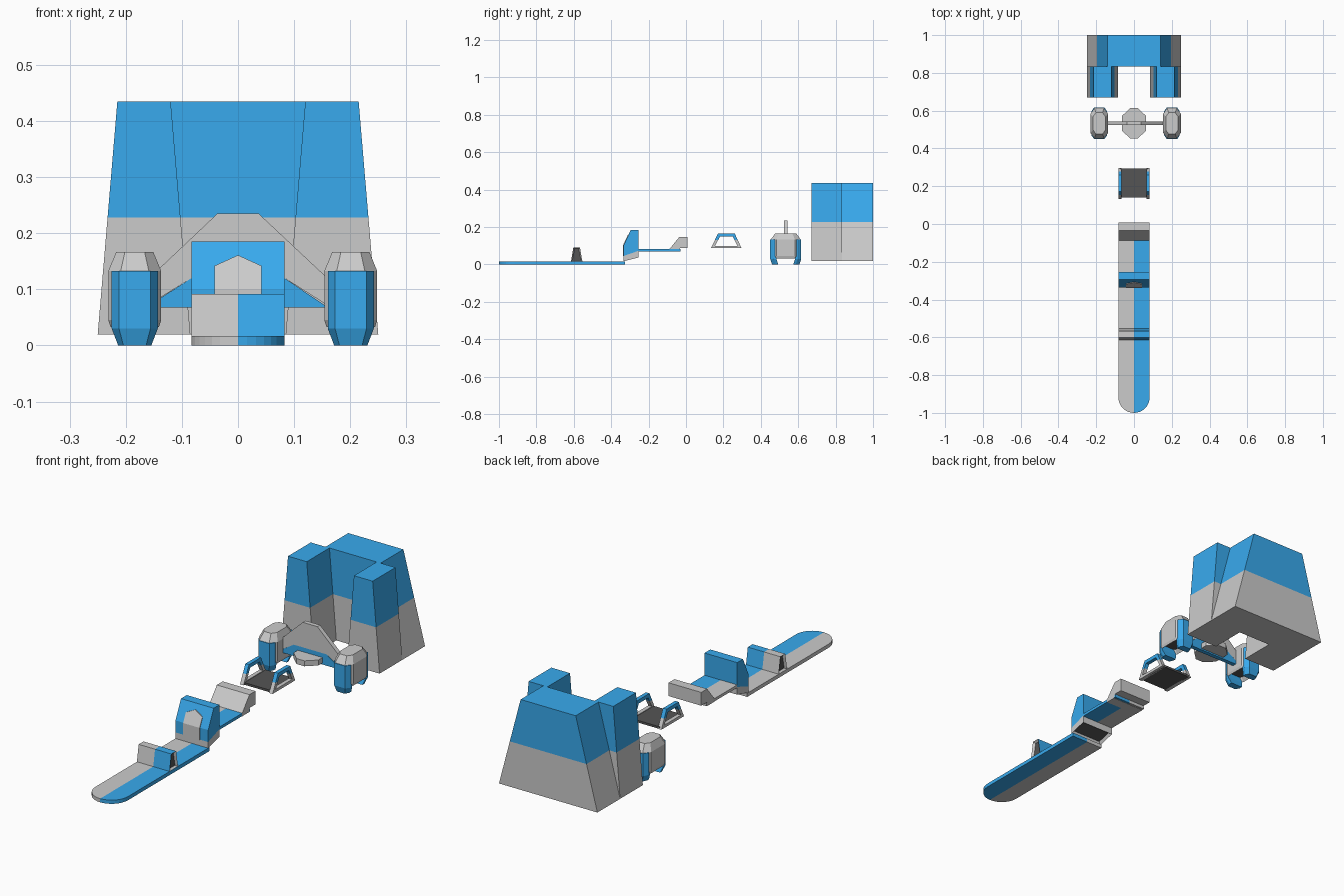
import bpy, bmesh
from math import sin, cos, pi
from mathutils import Vector

if "Cube" in bpy.data.objects:
    bpy.data.objects.remove(bpy.data.objects["Cube"])


def material(name, rgb):
    m = bpy.data.materials.new(name)
    m.diffuse_color = (*rgb, 1)
    m.use_nodes = True
    m.node_tree.nodes["Principled BSDF"].inputs["Base Color"].default_value = m.diffuse_color
    return m


MATS = [material("grey", (0.8, 0.8, 0.8)),
        material("blue", (0.04, 0.4, 0.85)),
        material("dark", (0.09, 0.09, 0.09))]
GREY, BLUE, DARK = range(3)


def loft(name, rings, mat=GREY, closed=False):
    """Skin matching rings of points; cap the ends unless closed."""
    bm = bmesh.new()
    vs = [[bm.verts.new(p) for p in r] for r in rings]
    n = len(rings[0])
    pairs = list(zip(vs, vs[1:] + vs[:1])) if closed else list(zip(vs, vs[1:]))
    for a, b in pairs:
        for i in range(n):
            j = (i + 1) % n
            bm.faces.new((a[i], a[j], b[j], b[i]))
    if not closed:
        bm.faces.new(vs[0])
        bm.faces.new(vs[-1])
    for f in bm.faces:
        f.material_index = mat
    bmesh.ops.recalc_face_normals(bm, faces=bm.faces)
    me = bpy.data.meshes.new(name)
    bm.to_mesh(me)
    bm.free()
    for m in MATS:
        me.materials.append(m)
    ob = bpy.data.objects.new(name, me)
    bpy.context.collection.objects.link(ob)
    return ob


def prism(name, pts, axis, a, b, mat=GREY):
    """Extrude a 2D profile along x (y,z), y (x,z) or z (x,y)."""
    put = {'x': lambda p, t: (t, p[0], p[1]),
           'y': lambda p, t: (p[0], t, p[1]),
           'z': lambda p, t: (p[0], p[1], t)}[axis]
    return loft(name, [[put(p, t) for p in pts] for t in (a, b)], mat)


def rect(x0, x1, y0, y1, z):
    return [(x0, y0, z), (x1, y0, z), (x1, y1, z), (x0, y1, z)]


def split(ob, co, no, mat=BLUE):
    """Cut along a plane and colour the side the normal points to."""
    bm = bmesh.new()
    bm.from_mesh(ob.data)
    bmesh.ops.bisect_plane(bm, geom=bm.verts[:] + bm.edges[:] + bm.faces[:],
                           plane_co=co, plane_no=no)
    for f in bm.faces:
        if (f.calc_center_median() - Vector(co)).dot(Vector(no)) > 0.0005:
            f.material_index = mat
    bm.to_mesh(ob.data)
    bm.free()


def recess(ob, direction, thickness, depth):
    """Sink a dark panel with a grey rim into the face looking that way."""
    bm = bmesh.new()
    bm.from_mesh(ob.data)
    bm.normal_update()
    f = max(bm.faces, key=lambda f: f.normal.dot(Vector(direction)))
    rim = bmesh.ops.inset_region(bm, faces=[f], thickness=thickness)['faces']
    for r in rim:
        r.material_index = GREY
    f.material_index = DARK
    for v in f.verts:
        v.co -= f.normal * depth
    bm.to_mesh(ob.data)
    bm.free()


W = 0.083

# Rear tower: main block and two forward wings
tower = [loft("tower_main", [rect(-.25, .25, .835, 1, .02),
                             rect(-.14, .14, .835, 1, .435)])]
for s, side in ((-1, "left"), (1, "right")):
    tower.append(loft("tower_wing_" + side,
                      [rect(s * .085, s * .25, .67, .835, .02),
                       rect(s * .12, s * .215, .67, .835, .435)]))
for ob in tower:
    split(ob, (0, 0, .228), (0, 0, 1))

# Side pods with front and back shells
YC = .533
OCT = [(-.047, -.05), (-.025, -.08), (.025, -.08), (.047, -.05),
       (.047, .05), (.025, .08), (-.025, .08), (-.047, .05)]
SHELL = [(-.041, .05), (-.041, .064), (-.028, .083),
         (.028, .083), (.041, .064), (.041, .05)]
for cx, side in ((-.184, "left"), (.201, "right")):
    pod = loft("pod_" + side, [[(cx + x * k, YC + y * k, z) for x, y in OCT]
                               for k, z in ((.92, .033), (1, .045), (1, .133), (.7, .167))])
    recess(pod, (0, 0, -1), .012, .02)
    for s, end in ((-1, "front"), (1, "back")):
        loft("pod_shell_%s_%s" % (side, end),
             [[(cx + x * k, YC + s * (y - d), z) for x, y in SHELL]
              for k, d, z in ((.72, .01, 0), (1, 0, .03), (1, 0, .133))], BLUE)

# Bridge between the pods and the plate below it
prism("bridge_arch", [(-.15, .128), (-.037, .235), (.037, .235), (.165, .115),
                      (.165, .068), (.083, .12), (-.083, .12), (-.15, .078)],
      'y', .523, .543)
prism("bridge_web", [(-.15, .068), (-.15, .077), (-.083, .12), (.083, .12), (.16, .068)],
      'y', .523, .543, BLUE)
prism("bridge_plate", [(s * x, YC + y) for s, x, y in (
    (-1, .02, -.08), (1, .02, -.08), (1, .063, -.04), (1, .063, .04),
    (1, .02, .08), (-1, .02, .08), (-1, .063, .04), (-1, .063, -.04))],
      'z', .075, .1)

# Tray with two trapezoid handles
loft("tray_plate", [rect(-W + .01, W - .01, .14, .295, .087),
                    rect(-W + .01, W - .01, .14, .295, .097)], DARK)
OUTER = [(.133, .087), (.297, .087), (.26, .167), (.172, .167)]
INNER = [(.155, .1), (.275, .1), (.25, .15), (.182, .15)]
for s, side in ((-1, "left"), (1, "right")):
    a, b = s * W, s * (W - .018)
    handle = loft("tray_handle_" + side,
                  [[(a, *o), (a, *i), (b, *i), (b, *o)] for o, i in zip(OUTER, INNER)],
                  closed=True)
    split(handle, (0, 0, .13), (0, 0, 1))

# Two-tone front board with round nose
nose = [(-W * cos(pi * i / 16), -1 + W - W * sin(pi * i / 16)) for i in range(17)]
board = prism("front_board", nose + [(W, -.325), (-W, -.325)], 'z', 0, .017)
split(board, (0, 0, 0), (1, 0, 0))

# Two-tone cross block with dark ends
block = prism("cross_block", [(-.615, .016), (-.602, .092), (-.567, .092), (-.554, .016)],
              'x', -W, W)
split(block, (0, 0, 0), (1, 0, 0))
for s in (-1, 1):
    recess(block, (s, 0, 0), .01, .01)

# Upright: slanted front, grey foot, dark recess below
upright = prism("upright", [(-.335, .017), (-.335, .1), (-.295, .185), (-.253, .185),
                            (-.253, .038)], 'x', -W, W)
split(upright, (0, -.335, .045), (0, -.35, 1))
recess(upright, (0, 0, -1), .013, .012)


# Grey emblem-free panel following the upright's front
def front_y(z):
    return -.335 + max(0, z - .1) * .04 / .085


for name, pts in (("panel_lower", [(-.042, .045), (.042, .045), (.042, .1), (-.042, .1)]),
                  ("panel_upper", [(-.042, .1), (.042, .1), (.042, .142), (0, .161),
                                   (-.042, .142)])):
    loft(name, [[(x, front_y(z) + d, z) for x, z in pts] for d in (-.003, .01)])

# Rear plank and tail block
plank = loft("rear_plank", [rect(-W, W, -.256, -.03, .07), rect(-W, W, -.256, -.03, .083)])
split(plank, (0, 0, 0), (1, 0, 0))
prism("tail_block", [(-.088, .083), (-.035, .148), (.008, .148), (.008, .087),
                     (-.033, .087), (-.04, .069), (-.088, .069)], 'x', -W, W)
